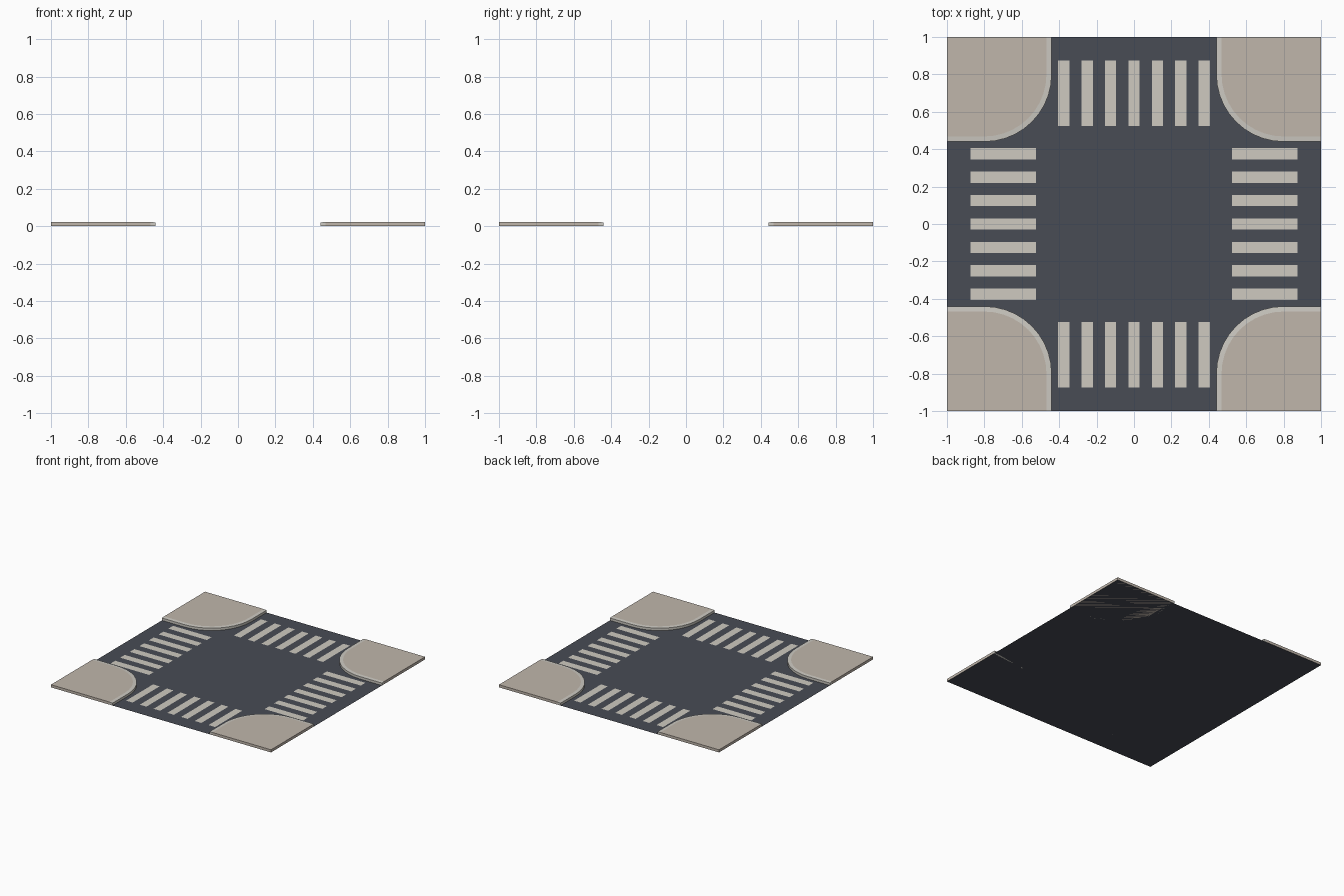
import bpy, math

if "Cube" in bpy.data.objects:
    bpy.data.objects.remove(bpy.data.objects["Cube"])

ROAD_HALF = 0.44      # half width of the carriageway
ARC_C, ARC_R = 0.80, 0.36
CURB_W = 0.028
CURB_Z, WALK_Z = 0.020, 0.022
STRIPE_Z = 0.002
SEGS = 10


def material(name, rgb):
    m = bpy.data.materials.new(name)
    m.diffuse_color = (*rgb, 1)
    m.use_nodes = True
    m.node_tree.nodes["Principled BSDF"].inputs["Base Color"].default_value = m.diffuse_color
    return m


asphalt = material("asphalt", (0.065, 0.072, 0.09))
paving = material("paving", (0.53, 0.47, 0.41))
curbstone = material("curbstone", (0.61, 0.59, 0.54))
paint = material("paint", (0.62, 0.59, 0.53))


def mesh_object(name, verts, faces, mat):
    me = bpy.data.meshes.new(name)
    me.from_pydata(verts, [], faces)
    me.materials.append(mat)
    ob = bpy.data.objects.new(name, me)
    bpy.context.collection.objects.link(ob)
    return ob


def mirror(ob, x, y):
    mod = ob.modifiers.new("mirror", 'MIRROR')
    mod.use_axis = (x, y, False)
    mod.use_mirror_merge = False


def corner_path(inset):
    """Rounded street edge of the +x +y corner, moved inward by inset."""
    r = ARC_R - inset
    pts = [(ROAD_HALF + inset, 1.0)]
    for i in range(SEGS + 1):
        a = math.pi + i * math.pi / 2 / SEGS
        pts.append((ARC_C + r * math.cos(a), ARC_C + r * math.sin(a)))
    return pts + [(1.0, ROAD_HALF + inset)]


def at(pts, z):
    return [(x, y, z) for x, y in pts]


# Road surface
mesh_object("road", [(-1, -1, 0), (1, -1, 0), (1, 1, 0), (-1, 1, 0)],
            [(0, 1, 2, 3)], asphalt)

# Curb: street-side wall, top band, underside and end caps
outer, inner = corner_path(0), corner_path(CURB_W)
n = len(outer)
verts = at(outer, 0) + at(outer, CURB_Z) + at(inner, WALK_Z) + at(inner, 0)
faces = []
for i in range(n - 1):
    for k in range(4):
        a, b = k * n, ((k + 1) % 4) * n
        if k != 2:    # joint against the paving stays open
            faces.append((a + i, a + i + 1, b + i + 1, b + i))
e = n - 1
faces += [(0, n, 2 * n, 3 * n), (3 * n + e, 2 * n + e, n + e, e)]
mirror(mesh_object("corner_curbs", verts, faces, curbstone), True, True)

# Sidewalk: paved top, underside and the two walls on the tile border
outline = inner + [(1.0, 1.0)]
m = len(outline)
verts = at(outline, WALK_Z) + at(outline, 0)
faces = [tuple(range(m)), tuple(reversed(range(m, 2 * m)))]
for i in (m - 2, m - 1):
    j = (i + 1) % m
    faces.append((i, m + i, m + j, j))
mirror(mesh_object("corner_sidewalks", verts, faces, paving), True, True)


# Zebra crossings: seven stripes on each arm
def crossing(name, along_x):
    verts, faces = [], []
    for i in range(-3, 4):
        c, b = i * 0.125, len(verts)
        quad = [(c - 0.03, 0.525), (c - 0.03, 0.875), (c + 0.03, 0.875), (c + 0.03, 0.525)]
        if along_x:
            quad = [(v, u) for u, v in quad]
        else:
            quad.reverse()
        verts += at(quad, STRIPE_Z)
        faces.append((b, b + 1, b + 2, b + 3))
    mirror(mesh_object(name, verts, faces, paint), along_x, not along_x)


crossing("side_crossings", True)
crossing("front_back_crossings", False)
